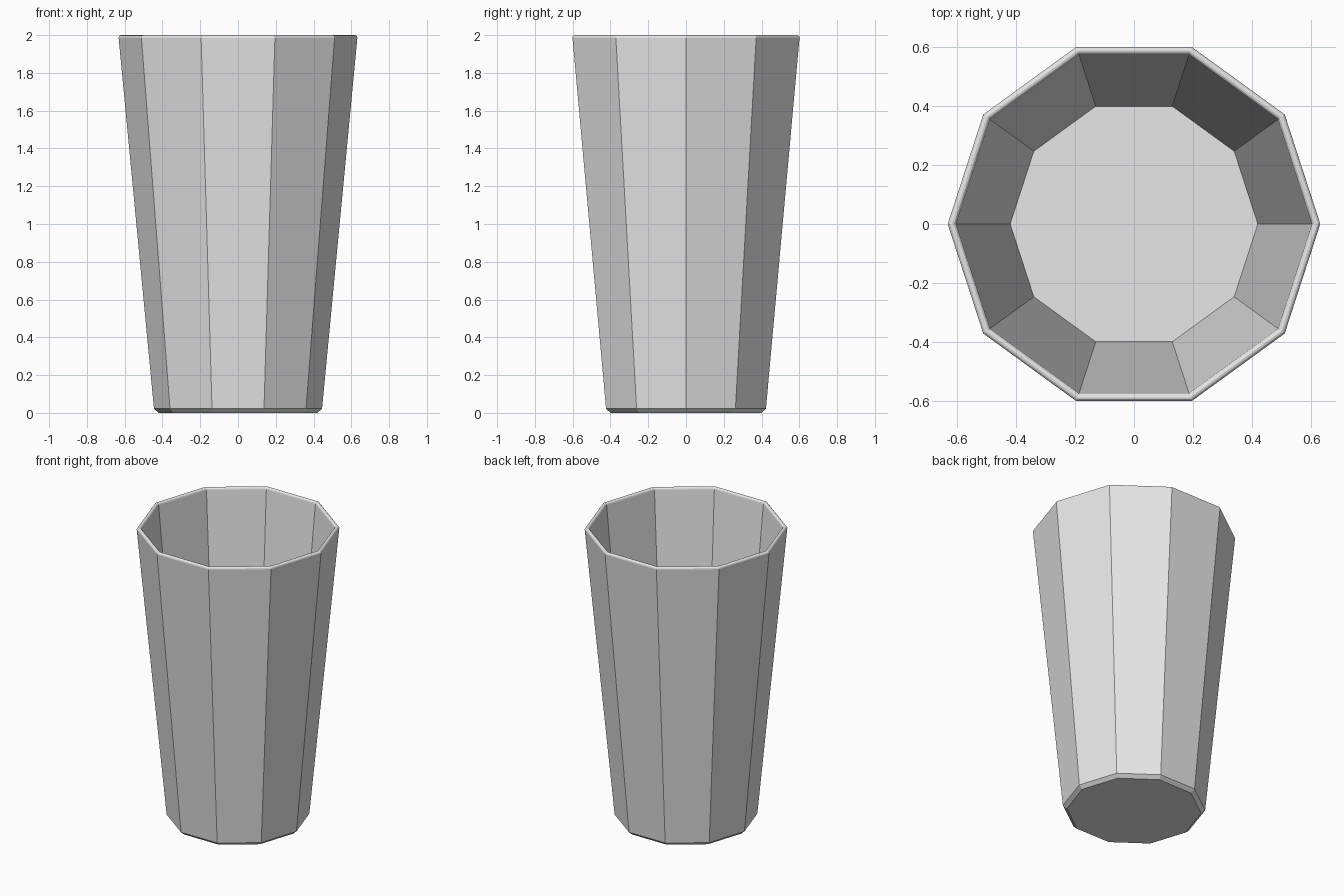
import bpy, bmesh
from math import cos, sin, pi

cube = bpy.data.objects.get("Cube")
if cube:
    bpy.data.objects.remove(cube, do_unlink=True)

SIDES = 10
RIM_STEPS = 6
RIM_R, RIM_CENTRE = 0.014, (0.618, 1.986)

# Single light grey material
grey = bpy.data.materials.new("light_grey")
grey.use_nodes = True
colour = (0.8, 0.8, 0.8, 1)
grey.diffuse_color = colour
grey.node_tree.nodes["Principled BSDF"].inputs["Base Color"].default_value = colour

# Wall profile (radius, height): bevelled foot, rounded rim, inner floor edge
profile = [(0.42, 0), (0.445, 0.022)]
for i in range(RIM_STEPS + 1):
    a = pi * i / RIM_STEPS
    profile.append((RIM_CENTRE[0] + RIM_R * cos(a), RIM_CENTRE[1] + RIM_R * sin(a)))
profile.append((0.42, 0.03))

# Sweep the profile round ten sides
bm = bmesh.new()
rings = [[bm.verts.new((r * cos(2 * pi * k / SIDES), r * sin(2 * pi * k / SIDES), z))
          for k in range(SIDES)] for r, z in profile]
for low, high in zip(rings, rings[1:]):
    for k in range(SIDES):
        n = (k + 1) % SIDES
        bm.faces.new((low[k], low[n], high[n], high[k]))

# Underside and inner floor
bm.faces.new(rings[0][::-1])
bm.faces.new(rings[-1])
bmesh.ops.recalc_face_normals(bm, faces=bm.faces)

mesh = bpy.data.meshes.new("tumbler")
bm.to_mesh(mesh)
bm.free()
mesh.materials.append(grey)
tumbler = bpy.data.objects.new("tumbler", mesh)
bpy.context.collection.objects.link(tumbler)
